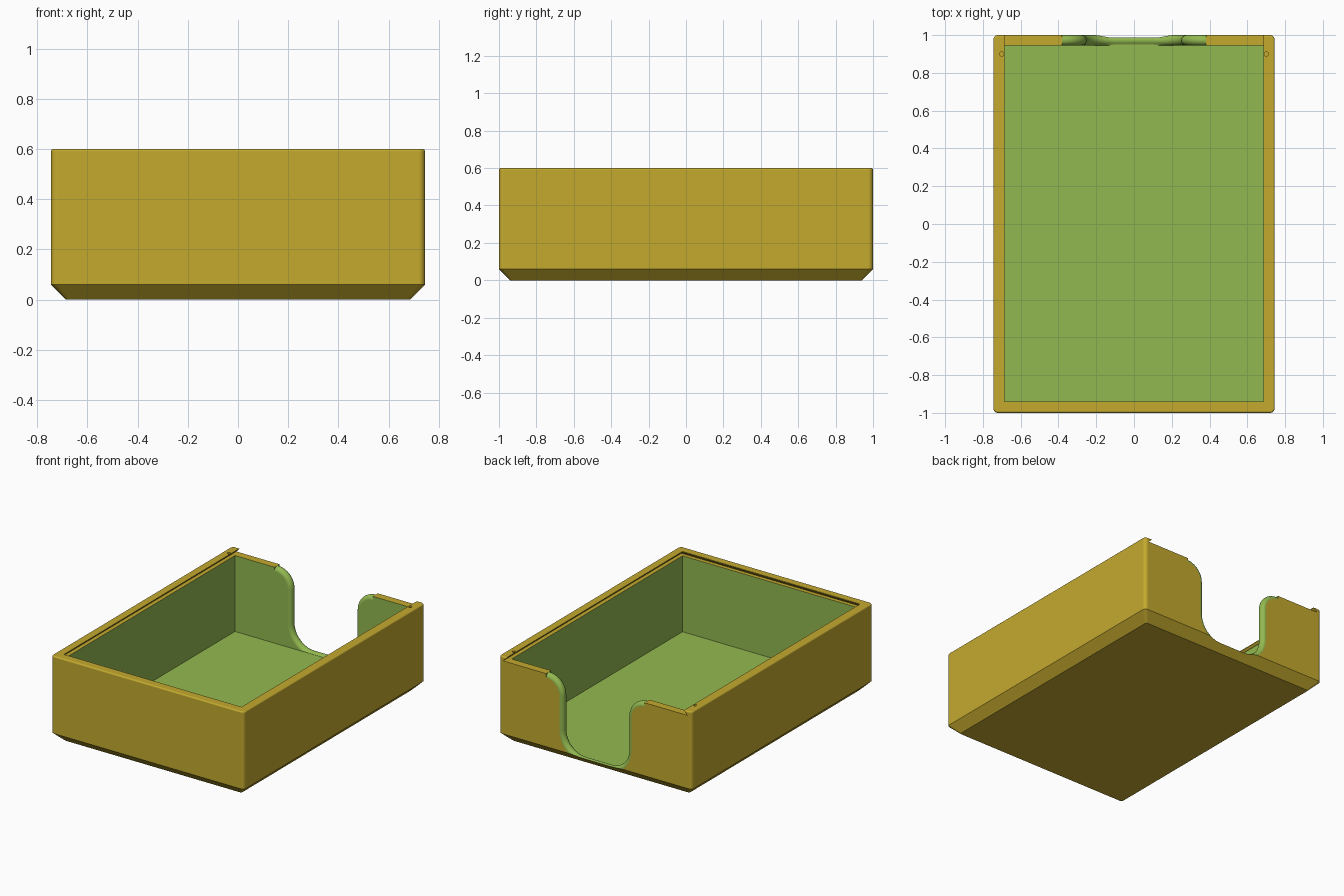
import bpy, bmesh
from math import sin, cos, pi, radians

cube = bpy.data.objects.get("Cube")
if cube:
    bpy.data.objects.remove(cube, do_unlink=True)


def material(name, color):
    m = bpy.data.materials.new(name)
    m.use_nodes = True
    m.diffuse_color = color
    m.node_tree.nodes["Principled BSDF"].inputs["Base Color"].default_value = color
    return m


PALETTE = [material("mustard yellow", (0.55, 0.40, 0.028, 1)),
           material("leaf green", (0.29, 0.485, 0.08, 1))]
GOLD, GREEN = 0, 1


def loft(name, rings, slot):
    """Closed solid through rings that share one point count."""
    bm = bmesh.new()
    loops = [[bm.verts.new(p) for p in ring] for ring in rings]
    n = len(loops[0])
    for a, b in zip(loops, loops[1:]):
        for i in range(n):
            j = (i + 1) % n
            bm.faces.new((a[i], a[j], b[j], b[i]))
    bm.faces.new(loops[0][::-1])
    bm.faces.new(loops[-1])
    bmesh.ops.recalc_face_normals(bm, faces=bm.faces)
    mesh = bpy.data.meshes.new(name)
    bm.to_mesh(mesh)
    bm.free()
    for m in PALETTE:
        mesh.materials.append(m)
    for face in mesh.polygons:
        face.material_index = slot
    ob = bpy.data.objects.new(name, mesh)
    bpy.context.collection.objects.link(ob)
    return ob


def rectangle(x, y0, y1, z):
    return [(-x, y0, z), (x, y0, z), (x, y1, z), (-x, y1, z)]


def rounded(x, y, z, r, steps=6):
    pts = []
    for k, (sx, sy) in enumerate([(1, 1), (-1, 1), (-1, -1), (1, -1)]):
        for i in range(steps + 1):
            a = (k + i / steps) * pi / 2
            pts.append((sx * (x - r) + r * cos(a), sy * (y - r) + r * sin(a), z))
    return pts


def circle(x, y, z, r, n=16):
    return [(x + r * cos(2 * pi * i / n), y + r * sin(2 * pi * i / n), z) for i in range(n)]


# Main dimensions
X, Y, TOP = 0.745, 1.0, 0.6
CHAMFER, CORNER, ROUND = 0.06, 0.025, 0.01
INNER_X, FRONT, BACK, FLOOR = 0.685, -0.94, 0.945, 0.04
LEDGE, UNDERCUT = 0.57, 0.028

# Outer body: chamfered base, rounded corners and softened top rim
rings = [rounded(X - CHAMFER, Y - CHAMFER, 0, 0.012), rounded(X, Y, CHAMFER, CORNER)]
for i in range(4):
    a = i * pi / 6
    inset = ROUND * (1 - cos(a))
    rings.append(rounded(X - inset, Y - inset, TOP - ROUND + ROUND * sin(a), CORNER - inset))
box = loft("box", rings, GOLD)

# Inner compartment
cavity = loft("cavity_cutter", [rectangle(INNER_X, FRONT, BACK, FLOOR),
                                rectangle(INNER_X, FRONT, BACK, LEDGE + 0.001)], GREEN)

# Dovetail track for a sliding lid, open at the back
track = loft("lid_track_cutter", [
    rectangle(INNER_X + UNDERCUT, FRONT - UNDERCUT, 1.1, LEDGE),
    rectangle(INNER_X + 0.001, FRONT - 0.001, 1.1, TOP - 0.004),
    rectangle(INNER_X + 0.001, FRONT - 0.001, 1.1, 0.7)], GOLD)


# Thumb notch in the back wall, with a half-round rim
def notch_ring(y, d, steps=10):
    low, high, outer = 0.05, LEDGE - 0.0005, 0.13
    half = []
    for i in range(steps + 1):
        a = -pi / 2 + i / steps * pi / 2
        z = low + 0.15 + (0.15 + d) * sin(a)
        half.append((0.1 + (0.15 + d) * cos(a), max(z, FLOOR + 0.001)))
    for i in range(steps + 1):
        a = pi - i / steps * pi / 2
        half.append((0.38 + (outer - d) * cos(a), high - outer + (outer - d) * sin(a)))
    half.append((0.38, 0.7))
    return [(x, y, z) for x, z in half] + [(-x, y, z) for x, z in reversed(half)]


rim = (Y - BACK) / 2
rings = [notch_ring(BACK - 0.02, rim)]
for i in range(13):
    t = -pi / 2 + i * pi / 12
    rings.append(notch_ring(BACK + rim + rim * sin(t), rim * (1 - cos(t))))
rings.append(notch_ring(Y + 0.02, rim))
notch = loft("thumb_notch_cutter", rings, GREEN)

# Lid catch holes in the side lips
holes = [loft("catch_hole_cutter", [circle(s * 0.7, 0.9, LEDGE + 0.001, 0.011),
                                    circle(s * 0.7, 0.9, 0.65, 0.011)], GOLD)
         for s in (-1, 1)]

# Carve the body
bpy.context.view_layer.objects.active = box
for cutter in [cavity, track, notch] + holes:
    mod = box.modifiers.new("carve", "BOOLEAN")
    mod.operation = "DIFFERENCE"
    mod.solver = "EXACT"
    mod.object = cutter
    bpy.ops.object.modifier_apply(modifier=mod.name)
    bpy.data.objects.remove(cutter, do_unlink=True)

# Smooth the rounded edges while keeping the walls flat
bpy.ops.object.select_all(action="DESELECT")
box.select_set(True)
bpy.ops.object.shade_smooth_by_angle(angle=radians(32))
box.modifiers.new("flat_walls", "WEIGHTED_NORMAL").keep_sharp = True
